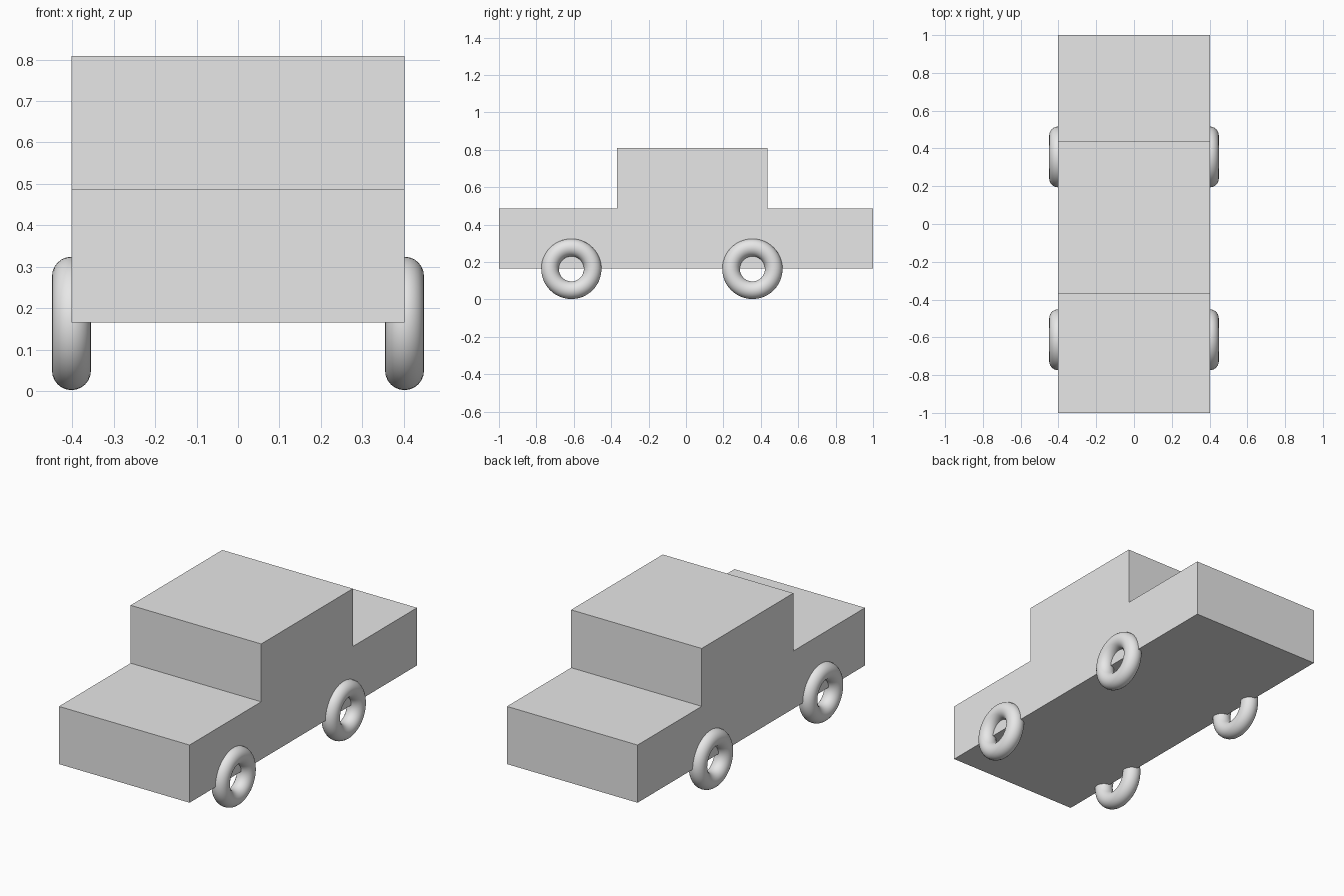
import bpy
import bmesh
import math

cube = bpy.data.objects.get("Cube")
if cube:
    bpy.data.objects.remove(cube, do_unlink=True)

grey = bpy.data.materials.new("light grey")
grey.use_nodes = True
colour = (0.8, 0.8, 0.8, 1)
grey.diffuse_color = colour
grey.node_tree.nodes["Principled BSDF"].inputs["Base Color"].default_value = colour

# Body: stepped side profile (y, z) extruded across the width
HALF_WIDTH = 0.402
BOTTOM, DECK, ROOF = 0.165, 0.486, 0.808
CAB_FRONT, CAB_BACK = -0.37, 0.436
profile = [(-1, BOTTOM), (1, BOTTOM), (1, DECK), (CAB_BACK, DECK),
           (CAB_BACK, ROOF), (CAB_FRONT, ROOF), (CAB_FRONT, DECK), (-1, DECK)]
bm = bmesh.new()
side = bm.faces.new([bm.verts.new((-HALF_WIDTH, y, z)) for y, z in profile])
extruded = bmesh.ops.extrude_face_region(bm, geom=[side])["geom"]
verts = [v for v in extruded if isinstance(v, bmesh.types.BMVert)]
bmesh.ops.translate(bm, verts=verts, vec=(2 * HALF_WIDTH, 0, 0))
bmesh.ops.recalc_face_normals(bm, faces=bm.faces)
mesh = bpy.data.meshes.new("body")
bm.to_mesh(mesh)
bm.free()
mesh.materials.append(grey)
bpy.context.collection.objects.link(bpy.data.objects.new("body", mesh))

# Wheels: open rings centred on the body sides
for end, y in (("front", -0.613), ("back", 0.355)):
    for name, sign in (("left", 1), ("right", -1)):
        bpy.ops.mesh.primitive_torus_add(
            location=(sign * HALF_WIDTH, y, 0.163), rotation=(0, math.pi / 2, 0),
            major_radius=0.114, minor_radius=0.047,
            major_segments=48, minor_segments=24)
        wheel = bpy.context.object
        wheel.name = f"{end}_{name}_wheel"
        wheel.data.materials.append(grey)
        bpy.ops.object.shade_smooth()
